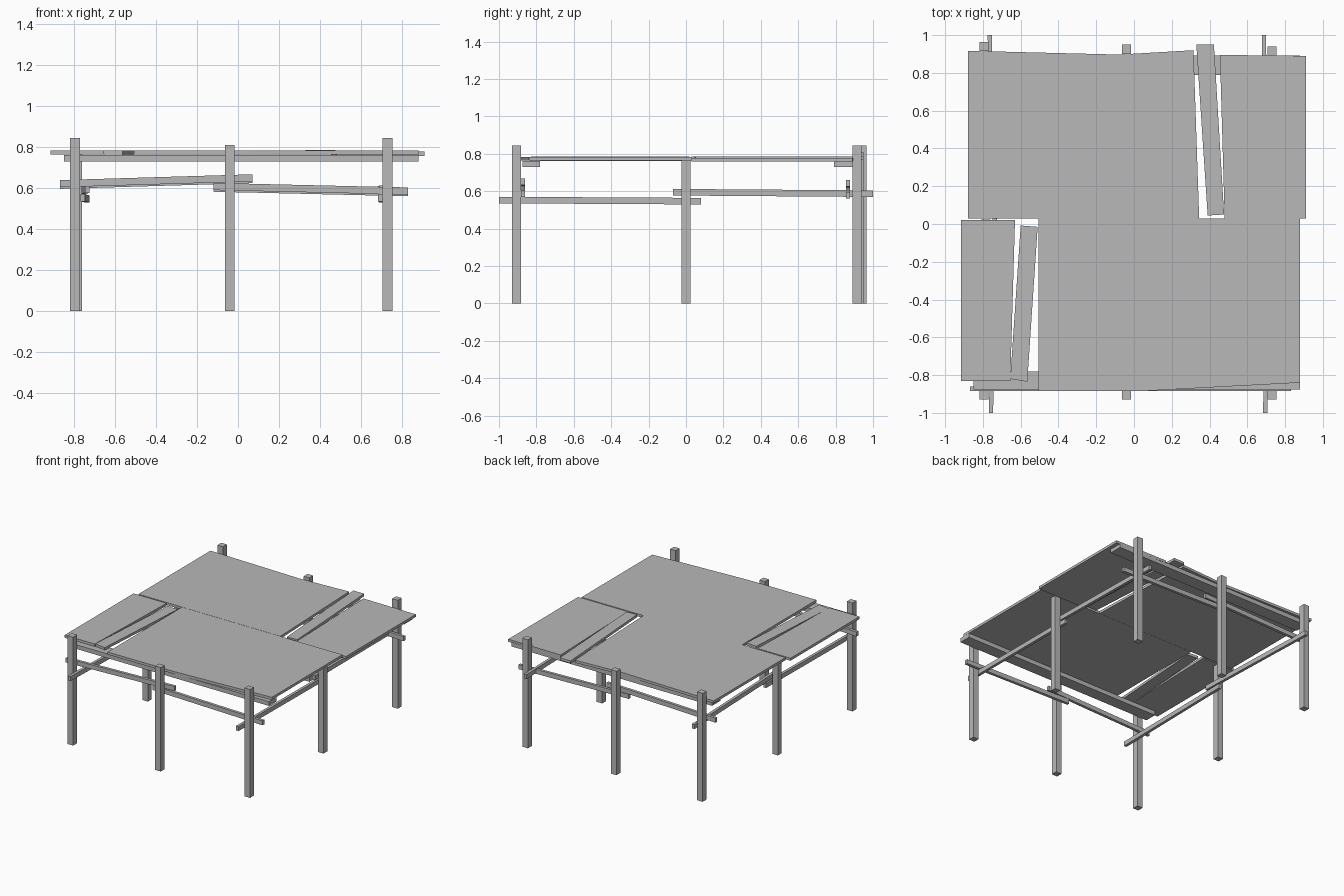
import bpy, bmesh
from mathutils import Vector

cube = bpy.data.objects.get("Cube")
if cube:
    bpy.data.objects.remove(cube, do_unlink=True)

GREY = (0.48, 0.48, 0.48, 1)
wood = bpy.data.materials.new("weathered_grey")
wood.use_nodes = True
wood.diffuse_color = GREY
wood.node_tree.nodes["Principled BSDF"].inputs["Base Color"].default_value = GREY


def finish(name, bm):
    bmesh.ops.recalc_face_normals(bm, faces=bm.faces)
    mesh = bpy.data.meshes.new(name)
    bm.to_mesh(mesh)
    bm.free()
    mesh.materials.append(wood)
    obj = bpy.data.objects.new(name, mesh)
    bpy.context.collection.objects.link(obj)
    return obj


def slab(name, outline, bottom, thick=0.02):
    """Flat board extruded upward from its plan outline."""
    bm = bmesh.new()
    face = bm.faces.new([bm.verts.new((x, y, bottom)) for x, y in outline])
    top = bmesh.ops.extrude_face_region(bm, geom=[face])["geom"]
    verts = [v for v in top if isinstance(v, bmesh.types.BMVert)]
    bmesh.ops.translate(bm, vec=(0, 0, thick), verts=verts)
    return finish(name, bm)


def beam(name, start, end, width, height):
    """Straight rectangular rail between two centre points."""
    a, b = Vector(start), Vector(end)
    bm = bmesh.new()
    bmesh.ops.create_cube(bm, size=1)
    side = (b - a).cross(Vector((0, 0, 1))).normalized() * width
    up = Vector((0, 0, height))
    for v in bm.verts:
        x, y, z = v.co
        v.co = a.lerp(b, x + 0.5) + side * y + up * z
    return finish(name, bm)


# Posts around the edge
posts = {
    "front_right_post": (-0.795, -0.905, 0.845),
    "front_middle_post": (-0.04, -0.905, 0.81),
    "front_left_post": (0.73, -0.905, 0.845),
    "right_middle_post": (-0.785, 0, 0.77),
    "left_middle_post": (0.73, 0, 0.77),
    "back_right_post": (-0.795, 0.94, 0.845),
    "back_middle_post": (-0.04, 0.925, 0.81),
    "back_left_post": (0.73, 0.915, 0.845),
}
for name, (x, y, top) in posts.items():
    h = 0.024
    slab(name, [(x - h, y - h), (x + h, y - h), (x + h, y + h), (x - h, y + h)], 0, top)

# Sloping lower rails along front and back
for side, y, drop in (("front", -0.872, 0), ("back", 0.866, 0.008)):
    beam(side + "_rail_right", (-0.868, y, 0.622 - drop), (0.07, y, 0.65 - drop), 0.022, 0.035)
    beam(side + "_rail_left", (-0.12, y, 0.608 - drop), (0.83, y, 0.586 - drop), 0.022, 0.035)

# Lower rails along both sides, overlapping at the middle posts
for side, x, skew in (("left", 0.695, 0.005), ("right", -0.757, 0.022)):
    beam(side + "_rail_front", (x, -1, 0.553), (x + skew, 0.08, 0.547), 0.022, 0.035)
    beam(side + "_rail_back", (x + skew, -0.07, 0.595), (x - 0.007, 1, 0.587), 0.022, 0.035)

# Wide planks carrying the deck
slab("front_support_plank", [(-0.85, -0.875), (0.88, -0.875), (0.88, -0.78), (-0.85, -0.78)], 0.73, 0.033)
slab("back_support_plank", [(-0.85, 0.79), (0.88, 0.79), (0.88, 0.893), (-0.85, 0.893)], 0.73, 0.033)

# Deck boards
slab("front_deck", [(-0.505, -0.885), (0.07, -0.883), (0.88, -0.84), (0.88, 0.03), (-0.505, 0.03)], 0.764)
slab("back_deck", [(-0.88, 0.03), (0.345, 0.03), (0.315, 0.92), (-0.08, 0.897), (-0.88, 0.917)], 0.765)
slab("front_side_board", [(-0.915, -0.83), (-0.655, -0.83), (-0.63, 0.02), (-0.915, 0.02)], 0.765)
slab("back_side_board", [(0.48, 0.03), (0.91, 0.03), (0.91, 0.89), (0.455, 0.895)], 0.758)
slab("front_loose_board", [(-0.655, -0.82), (-0.565, -0.835), (-0.51, -0.015), (-0.6, -0.008)], 0.763)
slab("back_loose_board", [(0.39, 0.045), (0.477, 0.05), (0.423, 0.95), (0.33, 0.95)], 0.766)
